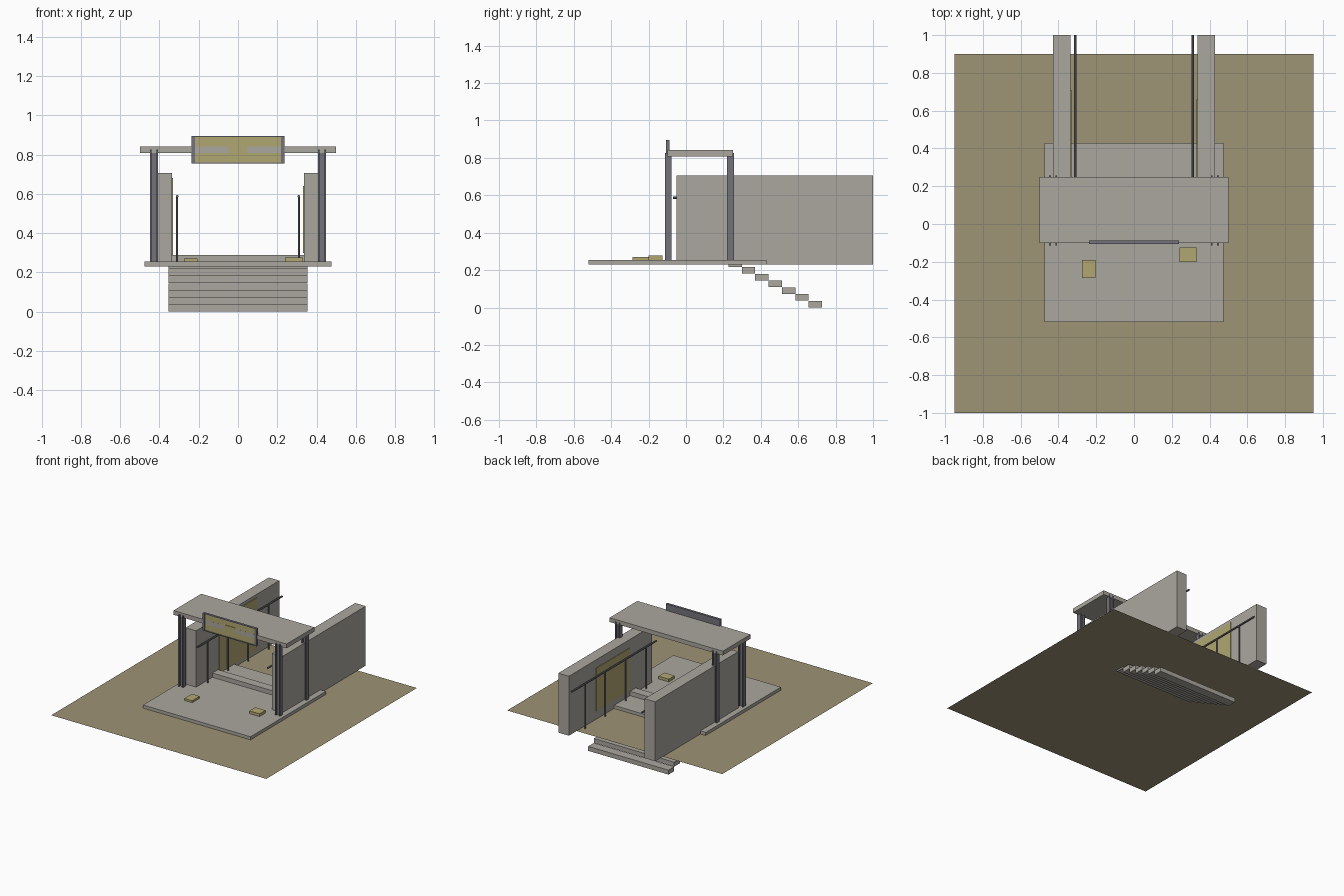
import bpy

cube = bpy.data.objects.get("Cube")
if cube:
    bpy.data.objects.remove(cube, do_unlink=True)


def material(name, rgb):
    """Flat material from 0-255 display values."""
    colour = [(c / 255) ** 2.2 for c in rgb] + [1]
    m = bpy.data.materials.new(name)
    m.use_nodes = True
    m.diffuse_color = colour
    m.node_tree.nodes["Principled BSDF"].inputs["Base Color"].default_value = colour
    return m


concrete = material("concrete", (170, 166, 158))
earth = material("earth", (156, 146, 116))
yellow = material("dull_yellow", (176, 166, 114))
steel = material("dark_steel", (116, 114, 122))


def box(name, x, y, z, mat):
    """Box given by its (low, high) range on each axis."""
    verts = [(a, b, c) for a in x for b in y for c in z]
    faces = [(0, 1, 3, 2), (4, 6, 7, 5), (0, 4, 5, 1),
             (2, 3, 7, 6), (0, 2, 6, 4), (1, 5, 7, 3)]
    mesh = bpy.data.meshes.new(name)
    mesh.from_pydata(verts, [], faces)
    mesh.materials.append(mat)
    ob = bpy.data.objects.new(name, mesh)
    bpy.context.collection.objects.link(ob)
    return ob


def rod(name, centre, radius, length, mat, along_y=False):
    """Thin round bar, upright or along y."""
    bpy.ops.mesh.primitive_cylinder_add(
        vertices=10, radius=radius, depth=length, location=centre,
        rotation=(1.5708 if along_y else 0, 0, 0))
    ob = bpy.context.object
    ob.name = name
    ob.data.materials.append(mat)
    bpy.ops.object.shade_smooth_by_angle()


def span(side, a, b):
    """Mirror an x range to the chosen side."""
    return sorted((side * a, side * b))


FLOOR = 0.255

# Ground sheet
bpy.ops.mesh.primitive_plane_add(size=1, location=(0, -0.05, 0.229))
ground = bpy.context.object
ground.name = "ground_sheet"
ground.scale = (1.9, 1.9, 1)
ground.data.materials.append(earth)

# Paved deck and roof slab
box("deck", (-0.475, 0.475), (-0.52, 0.43), (0.23, FLOOR), concrete)
box("roof_slab", (-0.5, 0.5), (-0.1, 0.25), (0.808, 0.842), concrete)

# Stairs going down under the ground
RISE, RUN = 0.0363, 0.0715
for i in range(8):
    y, z = 0.656 - RUN * i, RISE * i
    box(f"step_{i + 1}", (-0.355, 0.355), (y, y + RUN), (z, z + RISE - 0.001), concrete)

for side, label in ((1, "left"), (-1, "right")):
    # Side walls
    box(f"{label}_wall", span(side, 0.335, 0.428), (-0.05, 1.0), (0.23, 0.705), concrete)

    # H-section columns
    for y, place in ((-0.095, "front"), (0.238, "rear")):
        height = (FLOOR, 0.825)
        for a, part in ((0.407, "inner"), (0.44, "outer")):
            box(f"{label}_{place}_column_{part}_flange", span(side, a, a + 0.009),
                (y - 0.018, y + 0.018), height, steel)
        box(f"{label}_{place}_column_web", span(side, 0.416, 0.44),
            (y - 0.005, y + 0.005), height, steel)

    # Handrail with posts
    rod(f"{label}_handrail", (side * 0.31, 0.465, 0.587), 0.007, 1.07, steel, True)
    for i in range(4):
        rod(f"{label}_rail_post_{i + 1}", (side * 0.31, 0.06 + 0.257 * i, 0.407),
            0.006, 0.355, steel)

# Display panels on the inner wall faces
box("right_wall_panel", (-0.335, -0.33), (0.24, 0.71), (0.26, 0.68), yellow)
box("left_wall_panel", (0.33, 0.335), (0.24, 0.66), (0.3, 0.64), yellow)

# Sign board with frame on the roof edge
box("sign_back", (-0.238, 0.238), (-0.095, -0.087), (0.755, 0.895), steel)
box("sign_face", (-0.22, 0.22), (-0.0995, -0.095), (0.76, 0.89), yellow)
box("sign_centre", (-0.045, 0.045), (-0.104, -0.0995), (0.8, 0.85), yellow)
for side, label in ((1, "left"), (-1, "right")):
    box(f"sign_frame_{label}", span(side, 0.22, 0.238), (-0.106, -0.09), (0.755, 0.895), steel)
for z, label in ((0.755, "bottom"), (0.89, "top")):
    box(f"sign_frame_{label}", (-0.238, 0.238), (-0.106, -0.09), (z, z + 0.005), steel)

# Low blocks on the deck
box("right_block", (-0.275, -0.205), (-0.285, -0.19), (FLOOR, 0.271), yellow)
box("left_block", (0.24, 0.33), (-0.2, -0.125), (FLOOR, 0.277), yellow)
